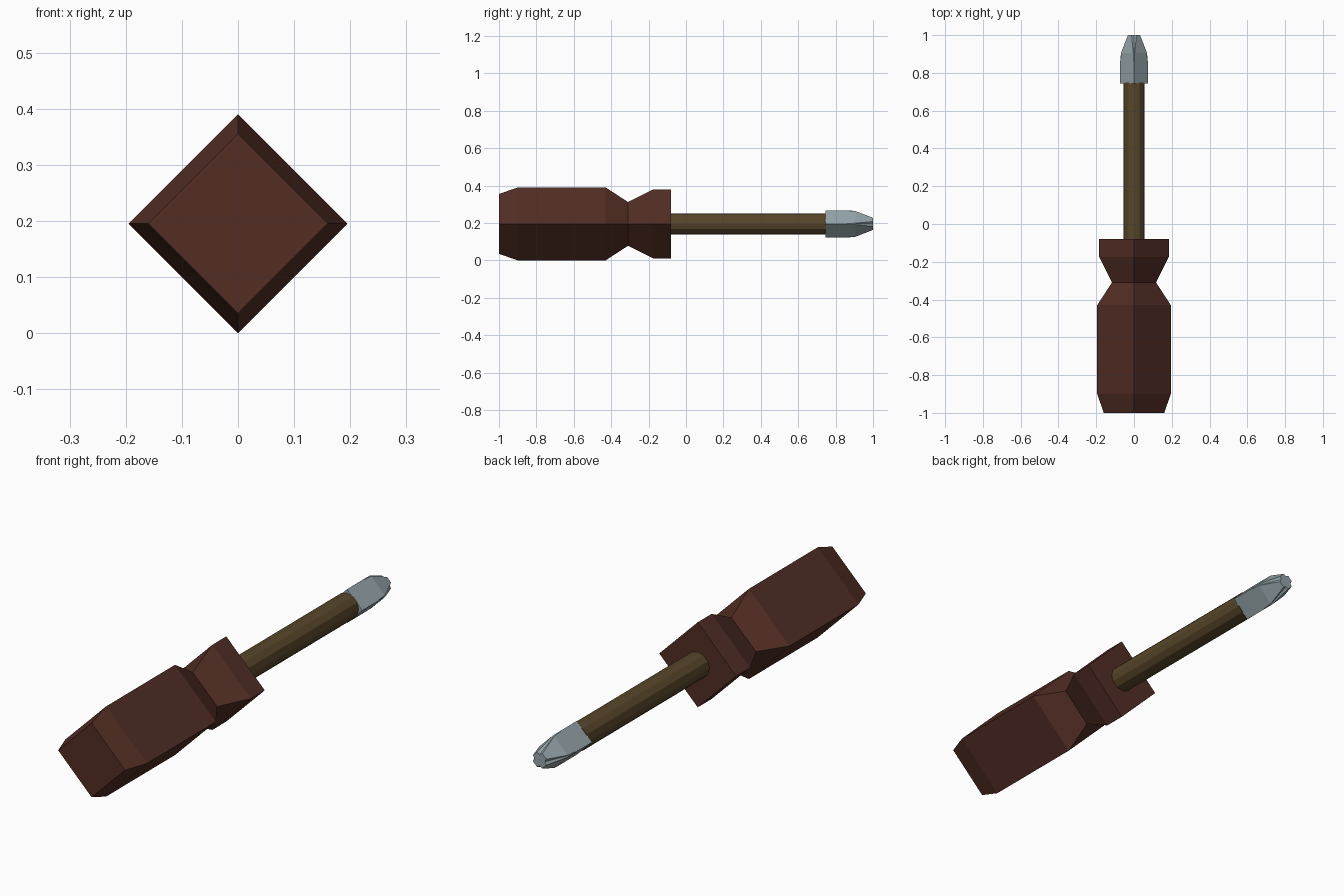
import bpy, bmesh, math

if "Cube" in bpy.data.objects:
    bpy.data.objects.remove(bpy.data.objects["Cube"])

AXIS_Z = 0.195  # height of the tool's long axis


def material(name, rgb):
    m = bpy.data.materials.new(name)
    m.diffuse_color = (*rgb, 1)
    m.use_nodes = True
    m.node_tree.nodes["Principled BSDF"].inputs["Base Color"].default_value = m.diffuse_color
    return m


def loft(name, sections, mat):
    """Skin a list of (y, [(x, z), ...]) sections into a closed flat-shaded solid."""
    bm = bmesh.new()
    rings = [[bm.verts.new((x, y, AXIS_Z + z)) for x, z in pts] for y, pts in sections]
    n = len(rings[0])
    for a, b in zip(rings, rings[1:]):
        for i in range(n):
            j = (i + 1) % n
            bm.faces.new((a[i], a[j], b[j], b[i]))
    bm.faces.new(rings[0])
    bm.faces.new(rings[-1])
    bmesh.ops.recalc_face_normals(bm, faces=bm.faces)
    mesh = bpy.data.meshes.new(name)
    bm.to_mesh(mesh)
    bm.free()
    mesh.materials.append(mat)
    ob = bpy.data.objects.new(name, mesh)
    bpy.context.collection.objects.link(ob)
    return ob


def polygon(r, n):
    return [(r * math.cos(math.tau * i / n), r * math.sin(math.tau * i / n)) for i in range(n)]


def fluted(groove, lip, w):
    """Four-sided section whose corners are cut by a groove between two lips."""
    pts = []
    for k in range(4):
        c, s = round(math.cos(k * math.pi / 2)), round(math.sin(k * math.pi / 2))
        for u, v in ((lip, -w), (groove, 0), (lip, w)):
            pts.append((u * c - v * s, u * s + v * c))
    return pts


red_brown = material("dark red brown", (0.085, 0.027, 0.018))
bronze = material("dark bronze", (0.095, 0.060, 0.022))
steel = material("blue grey steel", (0.30, 0.37, 0.40))

# Diamond-section handle with a tapered butt, waist and collar
profile = [(-1.0, 0.16), (-0.9, 0.195), (-0.43, 0.195),
           (-0.31, 0.117), (-0.175, 0.184), (-0.08, 0.184)]
loft("handle", [(y, polygon(r, 4)) for y, r in profile], red_brown)

# Twelve-sided shaft
loft("shaft", [(y, polygon(0.056, 12)) for y in (-0.1, 0.748)], bronze)

# Cross-head tip: diamond body tapering to a small end with four grooves
tip = [(0.745, 0.073, 0.071, 0.002), (0.86, 0.073, 0.071, 0.002),
       (0.905, 0.066, 0.069, 0.004), (0.97, 0.038, 0.044, 0.010),
       (1.0, 0.025, 0.032, 0.013)]
loft("cross_tip", [(y, fluted(g, l, w)) for y, g, l, w in tip], steel)
